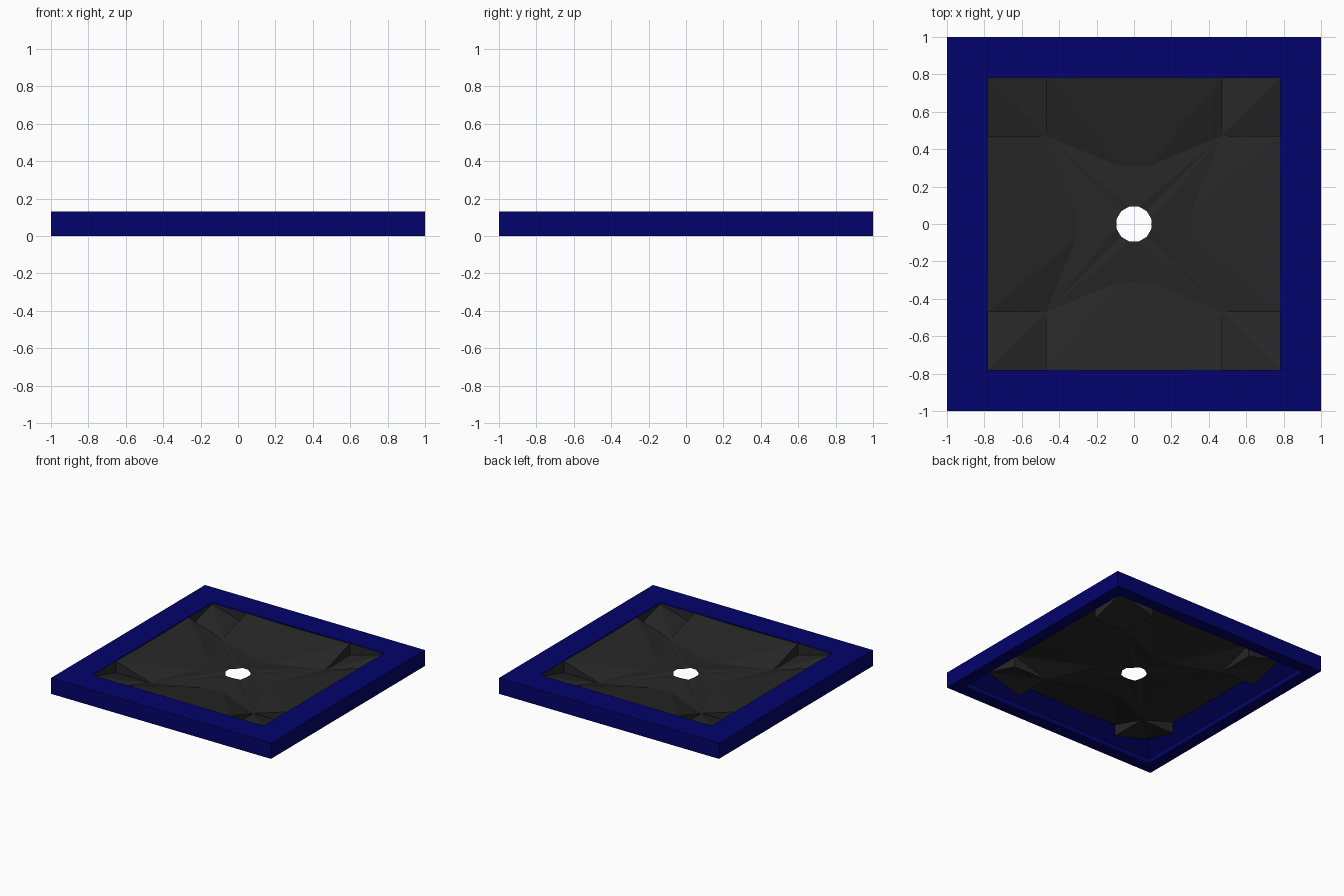
import bpy, bmesh
from math import cos, sin, radians

if "Cube" in bpy.data.objects:
    bpy.data.objects.remove(bpy.data.objects["Cube"])


def make_object(name, bm, colour):
    me = bpy.data.meshes.new(name)
    bm.to_mesh(me)
    bm.free()
    ob = bpy.data.objects.new(name, me)
    bpy.context.collection.objects.link(ob)
    mat = bpy.data.materials.new(name + "_paint")
    mat.diffuse_color = colour
    mat.use_nodes = True
    mat.node_tree.nodes["Principled BSDF"].inputs["Base Color"].default_value = mat.diffuse_color
    me.materials.append(mat)
    return ob


# Square frame: a profile (half width, height) swept around four corners
bm = bmesh.new()
profile = [(1, 0), (1, 0.13), (0.78, 0.13), (0.78, 0.12), (0.9, 0.04), (0.9, 0)]
corners = [(1, 1), (-1, 1), (-1, -1), (1, -1)]
loops = [[bm.verts.new((sx * r, sy * r, z)) for r, z in profile] for sx, sy in corners]
n = len(profile)
for k in range(4):
    a, b = loops[k], loops[(k + 1) % 4]
    for i in range(n):
        j = (i + 1) % n
        bm.faces.new((a[i], a[j], b[j], b[i]))
bmesh.ops.recalc_face_normals(bm, faces=bm.faces)
make_object("square_frame", bm, (0.0008, 0.0008, 0.15, 1))

# Faceted basin: one quarter of each ring, turned four times
bm = bmesh.new()


def ring(quarter):
    out = []
    for k in range(4):
        c, s = round(cos(radians(90 * k))), round(sin(radians(90 * k)))
        out += [bm.verts.new((c * x - s * y, s * x + c * y, z)) for x, y, z in quarter]
    return out


e, m, q = 0.78, 0.47, 0.155
rim = ring([(e, q, 0.12), (e, m, 0.125), (e, e, 0.125), (m, e, 0.125), (q, e, 0.12)])
pocket = ring([(e, m, 0.03), (e, e, 0.115), (m, e, 0.03)])
middle = ring([(0.31, 0.08, 0.035), (m, m, 0.03), (0.08, 0.31, 0.035)])
hole = ring([(0.097 * cos(radians(a)), 0.097 * sin(radians(a)), z)
             for a, z in ((15, 0.055), (45, 0.045), (75, 0.055))])

for k in range(4):
    r = [rim[(5 * k + i) % 20] for i in range(6)]
    p = [middle[(3 * k + i) % 12] for i in range(4)]
    h = [hole[(3 * k + i) % 12] for i in range(4)]
    c = pocket[3 * k:3 * k + 3]
    faces = [
        # slopes around the hole
        (p[0], p[1], h[0]), (p[1], h[1], h[0]),
        (p[1], p[2], h[2]), (p[1], h[2], h[1]),
        (p[2], p[3], h[3], h[2]),
        # side panels falling from the frame
        (r[0], r[1], p[0]), (r[1], p[1], p[0]),
        (r[3], p[2], p[1]), (r[3], r[4], p[2]), (r[4], r[5], p[3], p[2]),
        # sunken corner pocket with its upright edges
        (c[0], c[1], p[1]), (c[1], c[2], p[1]),
        (r[1], c[0], p[1]), (c[2], r[3], p[1]),
        (r[1], r[2], c[1], c[0]), (r[2], r[3], c[2], c[1])]
    for f in faces:
        bm.faces.new(f)
bmesh.ops.recalc_face_normals(bm, faces=bm.faces)
make_object("drain_basin", bm, (0.02, 0.02, 0.02, 1))
